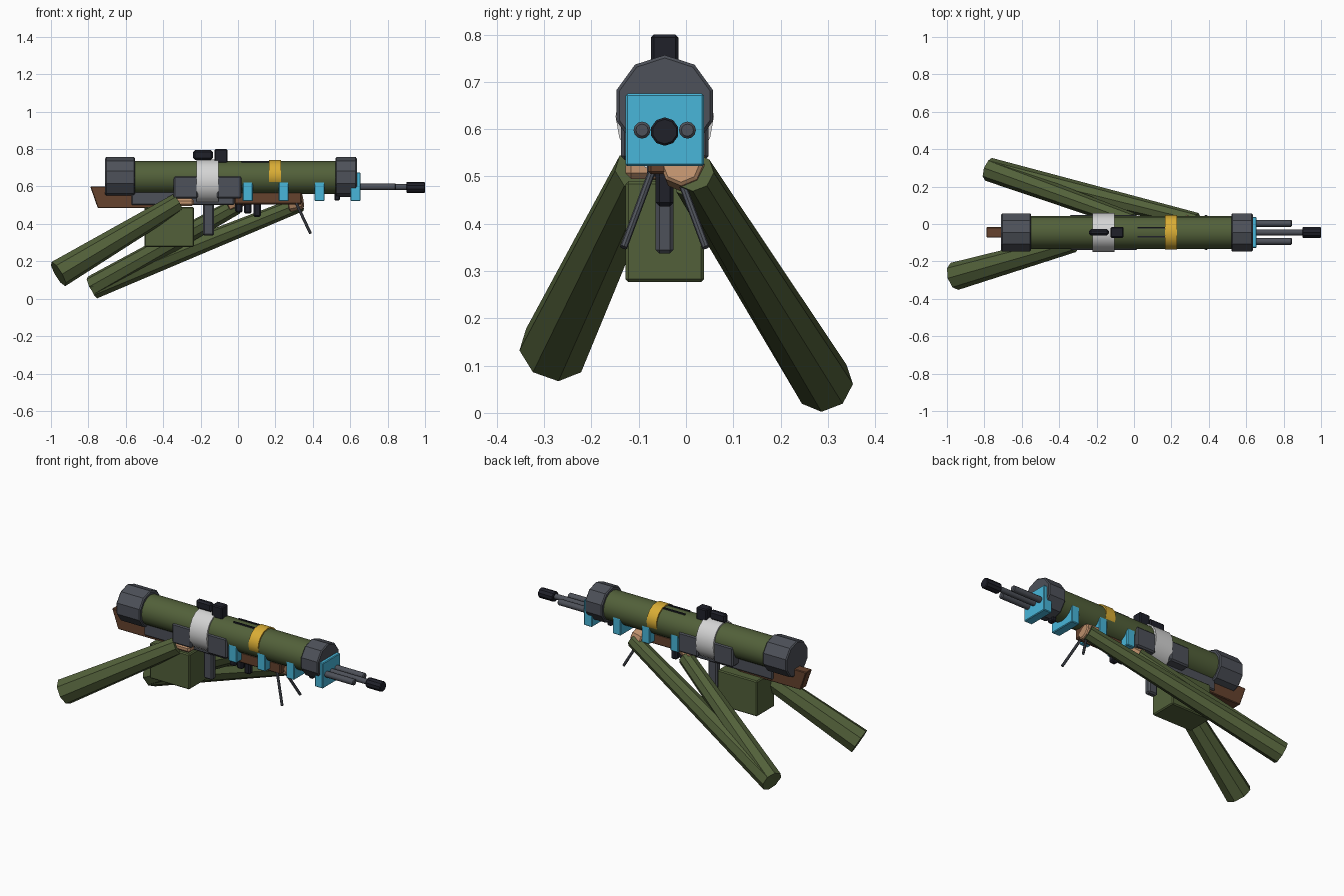
import bpy, bmesh, math
from mathutils import Vector

if "Cube" in bpy.data.objects:
    bpy.data.objects.remove(bpy.data.objects["Cube"])

CY = -0.045   # weapon centre line


def material(name, col):
    m = bpy.data.materials.new(name)
    m.diffuse_color = (*col, 1)
    m.use_nodes = True
    m.node_tree.nodes["Principled BSDF"].inputs["Base Color"].default_value = m.diffuse_color
    return m


GREEN = material("olive green", (0.085, 0.118, 0.042))
GREY = material("steel grey", (0.075, 0.082, 0.1))
BLACK = material("near black", (0.014, 0.015, 0.023))
CYAN = material("cyan", (0.065, 0.47, 0.70))
YELLOW = material("yellow", (0.70, 0.42, 0.035))
WHITE = material("light grey", (0.66, 0.66, 0.66))
SKIN = material("skin", (0.55, 0.30, 0.16))
BROWN = material("wood brown", (0.13, 0.055, 0.027))


def finish(bm, name, mat, bevel=0, smooth=False):
    bmesh.ops.recalc_face_normals(bm, faces=bm.faces)
    me = bpy.data.meshes.new(name)
    bm.to_mesh(me)
    bm.free()
    ob = bpy.data.objects.new(name, me)
    bpy.context.collection.objects.link(ob)
    me.materials.append(mat)
    if bevel:
        mod = ob.modifiers.new("bevel", 'BEVEL')
        mod.width = bevel
        mod.segments = 1
        mod.limit_method = 'ANGLE'
        mod.angle_limit = math.radians(50)
    if smooth:
        bpy.context.view_layer.objects.active = ob
        ob.select_set(True)
        bpy.ops.object.shade_smooth_by_angle(angle=math.radians(35))
        ob.select_set(False)
    return ob


def rod(name, mat, a, b, r1, r2=None, n=10, bevel=0, smooth=False, squash=1):
    """Tapered prism from a to b, first vertex pointing up; squash scales its height."""
    a, b = Vector(a), Vector(b)
    r2 = r1 if r2 is None else r2
    d = (b - a).normalized()
    side = d.cross(Vector((0, 0, 1))).normalized()
    up = side.cross(d)
    bm = bmesh.new()
    rings = []
    for p, r in ((a, r1), (b, r2)):
        rings.append([bm.verts.new(p + up * r * squash * math.cos(t) + side * r * math.sin(t))
                      for t in (2 * math.pi * i / n for i in range(n))])
    for i in range(n):
        j = (i + 1) % n
        bm.faces.new((rings[0][i], rings[0][j], rings[1][j], rings[1][i]))
    for ring in rings:
        bm.faces.new(ring)
    return finish(bm, name, mat, bevel, smooth)


def box(name, mat, x, y, z, bevel=0.006):
    bm = bmesh.new()
    bmesh.ops.create_cube(bm, size=1)
    for v in bm.verts:
        v.co = [lo + (c + 0.5) * (hi - lo) for c, (lo, hi) in zip(v.co, (x, y, z))]
    return finish(bm, name, mat, bevel)


def slab(name, mat, pts, half, bevel=0.004):
    """Side profile in x,z extruded across the centre line."""
    bm = bmesh.new()
    f = bm.faces.new([bm.verts.new((x, CY - half, z)) for x, z in pts])
    ext = bmesh.ops.extrude_face_region(bm, geom=[f])["geom"]
    for v in ext:
        if isinstance(v, bmesh.types.BMVert):
            v.co.y += 2 * half
    return finish(bm, name, mat, bevel)


def mid(half):
    return (CY - half, CY + half)


def along(name, mat, x1, x2, z, r, **kw):
    return rod(name, mat, (x1, CY, z), (x2, CY, z), r, **kw)


# launcher tube with end caps and bands
along("launch_tube", GREEN, -0.60, 0.58, 0.647, 0.088, n=16, smooth=True)
along("rear_cap", GREY, -0.71, -0.55, 0.65, 0.107, bevel=0.006)
along("front_cap", GREY, 0.52, 0.635, 0.65, 0.107, bevel=0.006)
along("white_band", WHITE, -0.222, -0.105, 0.627, 0.104, n=16, smooth=True, squash=1.13)
along("yellow_band", YELLOW, 0.165, 0.23, 0.659, 0.092, n=16, smooth=True, squash=0.91)
for s in (-1, 1):
    box("top_rail", BLACK, (0.02, 0.165), (CY + s * 0.024 - 0.004, CY + s * 0.024 + 0.004),
        (0.72, 0.737), 0)

# sight on top
box("sight_rear", BLACK, (-0.24, -0.135), mid(0.017), (0.742, 0.795), 0.01)
box("sight_front", BLACK, (-0.125, -0.055), mid(0.029), (0.725, 0.80))

# receiver: side housing and lower body, interrupted by the white band
for x in ((-0.345, -0.215), (-0.112, 0.02)):
    box("receiver", GREY, x, mid(0.093), (0.535, 0.655), 0.008)
box("lower_body", GREY, (-0.57, -0.02), mid(0.038), (0.50, 0.60))
box("handguard", BROWN, (-0.02, 0.34), mid(0.035), (0.505, 0.57))

# wooden stock
slab("stock", BROWN, [(-0.79, 0.60), (-0.75, 0.485), (-0.36, 0.485), (-0.25, 0.51),
                      (-0.25, 0.56), (-0.50, 0.60)], 0.028)

# cyan barrel clamps
for i in range(4):
    x = 0.052 + 0.192 * i
    box("barrel_clamp", CYAN, (x - 0.027, x + 0.027), mid(0.083), (0.522, 0.675), 0.004)

# barrels and muzzle
along("main_barrel", GREY, 0.0, 0.93, 0.597, 0.016, n=12, smooth=True)
along("muzzle", BLACK, 0.90, 1.0, 0.595, 0.03, bevel=0.004)
for s in (-1, 1):
    y = CY + s * 0.048
    rod("side_barrel", GREY, (0.02, y, 0.598), (0.845, y, 0.598), 0.018, n=12,
        bevel=0.005, smooth=True)
box("front_post", BLACK, (0.515, 0.545), mid(0.02), (0.525, 0.58))

# ammunition box, grip and trigger parts
box("ammo_box", GREEN, (-0.50, -0.235), mid(0.083), (0.277, 0.49))
box("grip", GREY, (-0.187, -0.127), mid(0.019), (0.337, 0.53), 0.008)
for x, z in ((0.005, 0.46), (0.052, 0.455), (0.102, 0.437)):
    box("trigger_part", BLACK, (x - 0.02, x + 0.02), mid(0.019), (z, 0.52), 0.008)

# bipod
for s in (-1, 1):
    rod("bipod_leg", GREY, (0.30, CY + s * 0.018, 0.535), (0.387, CY + s * 0.087, 0.35),
        0.008, n=8)

# hands
box("trigger_hand", SKIN, (-0.345, -0.235), (-0.128, -0.045), (0.495, 0.535), 0.012)
rod("front_hand", SKIN, (0.27, 0.0, 0.515), (0.345, -0.01, 0.527), 0.052, 0.046, n=8, bevel=0.006)
rod("middle_hand", SKIN, (-0.05, 0.005, 0.505), (0.03, -0.015, 0.535), 0.042, 0.036, n=8, bevel=0.006)

# sleeves: one on the near side, two sharing the far shoulder
rod("near_sleeve", GREEN, (-0.96, -0.28, 0.132), (-0.325, -0.10, 0.512), 0.075, 0.052, n=8, smooth=False)
rod("far_sleeve_front", GREEN, (-0.775, 0.292, 0.061), (0.335, 0.018, 0.508), 0.063, 0.042, n=8)
rod("far_sleeve_middle", GREEN, (-0.775, 0.29, 0.064), (-0.01, 0.015, 0.495), 0.062, 0.045, n=8)
